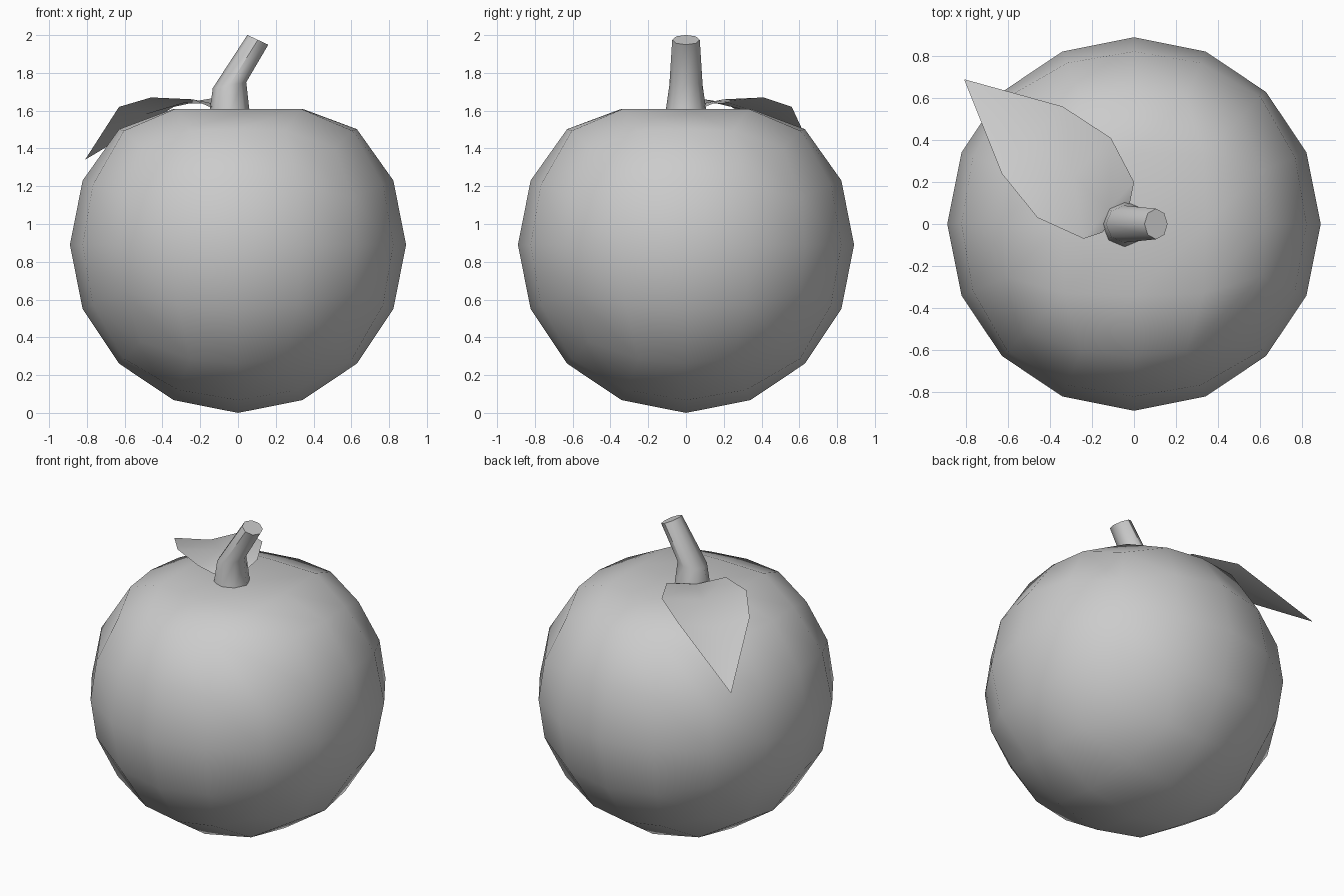
import bpy, bmesh, math
from mathutils import Vector

if "Cube" in bpy.data.objects:
    bpy.data.objects.remove(bpy.data.objects["Cube"])


def finish(bm, name, angle):
    bmesh.ops.recalc_face_normals(bm, faces=bm.faces)
    me = bpy.data.meshes.new(name)
    bm.to_mesh(me)
    bm.free()
    ob = bpy.data.objects.new(name, me)
    bpy.context.collection.objects.link(ob)
    bpy.ops.object.select_all(action='DESELECT')
    ob.select_set(True)
    bpy.context.view_layer.objects.active = ob
    bpy.ops.object.shade_smooth_by_angle(angle=math.radians(angle))
    return ob


# Fruit: cube-sphere with evenly angled rows, top pressed in
R = 0.89
bm = bmesh.new()
bmesh.ops.create_cube(bm, size=2)
bmesh.ops.subdivide_edges(bm, edges=bm.edges[:], cuts=3, use_grid_fill=True)
for v in bm.verts:
    d = Vector([math.tan(c * math.pi / 4) for c in v.co]).normalized()
    v.co = d * R + Vector((0, 0, R))
    r = math.hypot(v.co.x, v.co.y)
    if v.co.z > 1.6:
        v.co.z = 1.58 if r < 0.1 else 1.61
        if r > 0.4:
            v.co.x *= 1.04
            v.co.y *= 1.04
    elif v.co.z > 1.5:
        v.co.z -= 0.017
finish(bm, "fruit", 60)

# Stem: eight-sided bent tube, (x, z, x radius, y radius, tilt)
bm = bmesh.new()
rings = []
for x, z, rx, ry, tilt in [(-0.045, 1.58, 0.108, 0.11, 0),
                           (-0.045, 1.735, 0.09, 0.088, 10),
                           (0.105, 1.975, 0.061, 0.073, 25)]:
    t = math.radians(tilt)
    ring = []
    for i in range(8):
        a = math.tau * i / 8
        u = rx * math.cos(a)
        # lean towards +x; the middle ring bisects the bend the same way
        s = -1 if tilt == 25 else 1
        ring.append(bm.verts.new((x + u * math.cos(t), ry * math.sin(a),
                                  z + s * u * math.sin(t))))
    rings.append(ring)
for lo, hi in zip(rings, rings[1:]):
    for i in range(8):
        j = (i + 1) % 8
        bm.faces.new((lo[i], lo[j], hi[j], hi[i]))
bm.faces.new(rings[0][::-1])
bm.faces.new(rings[-1])
finish(bm, "stem", 50)

# Leaf: rows of left edge, midrib, right edge ending in a point
bm = bmesh.new()
rows = [[(-0.15, -0.04, 1.62), (-0.09, 0.04, 1.62), (-0.02, 0.10, 1.62)],
        [(-0.24, -0.07, 1.66), (-0.12, 0.07, 1.635), (0.0, 0.20, 1.66)],
        [(-0.46, 0.03, 1.67), (-0.29, 0.23, 1.64), (-0.11, 0.41, 1.67)],
        [(-0.63, 0.24, 1.62), (-0.49, 0.41, 1.58), (-0.34, 0.56, 1.62)]]
grid = [[bm.verts.new(p) for p in row] for row in rows]
for a, b in zip(grid, grid[1:]):
    for i in range(2):
        bm.faces.new((a[i], a[i + 1], b[i + 1], b[i]))
tip = bm.verts.new((-0.81, 0.69, 1.34))
for i in range(2):
    bm.faces.new((grid[-1][i], grid[-1][i + 1], tip))
finish(bm, "leaf", 60)
